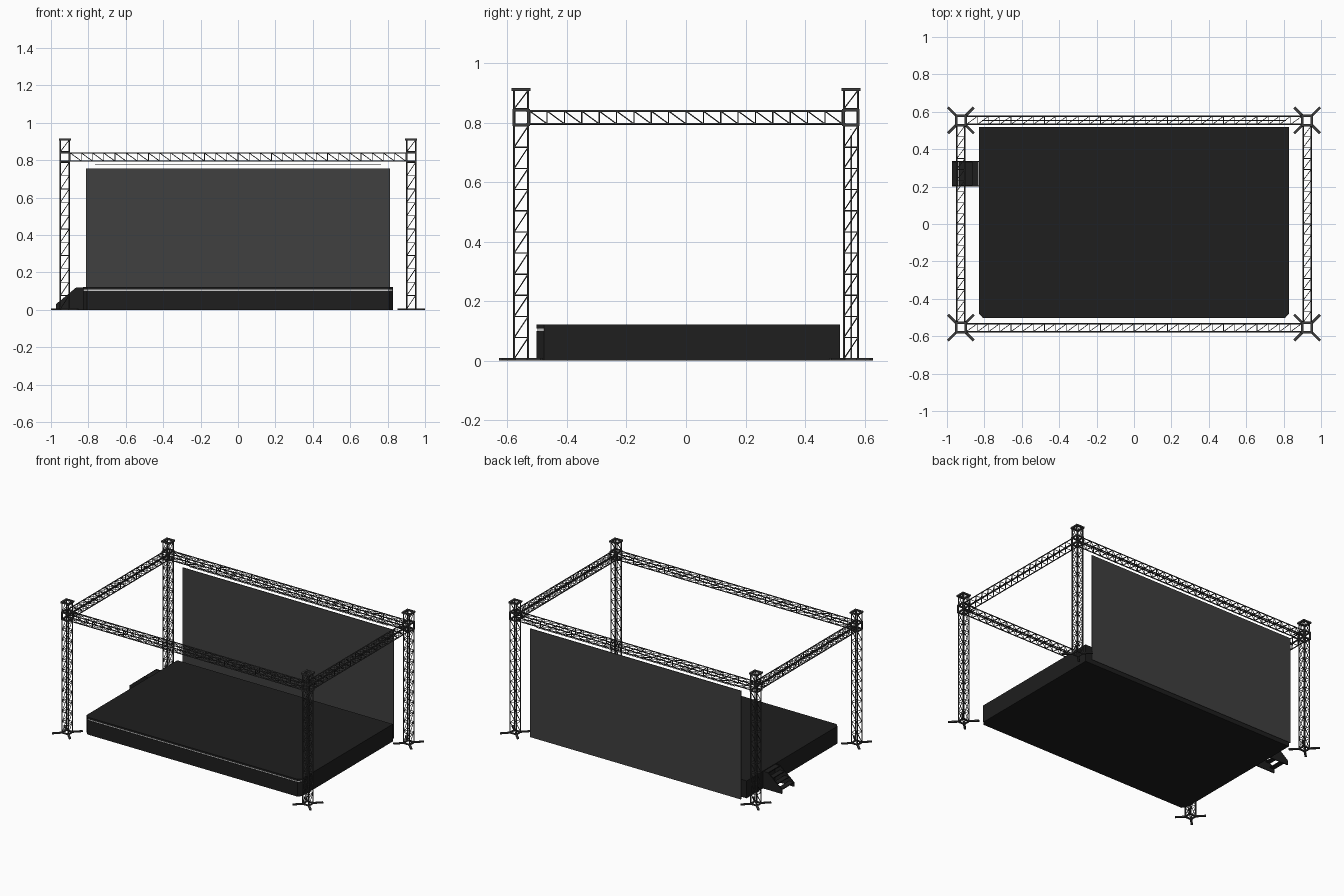
import bpy, bmesh, math
from mathutils import Vector, Matrix

if "Cube" in bpy.data.objects:
    bpy.data.objects.remove(bpy.data.objects["Cube"])

PX, PY = 0.926, 0.554      # tower centres
BZ = 0.817                 # beam centre height
CUBE = 0.029               # half size of corner blocks


def material(name, r, g, b):
    m = bpy.data.materials.new(name)
    m.diffuse_color = (r, g, b, 1)
    m.use_nodes = True
    m.node_tree.nodes["Principled BSDF"].inputs["Base Color"].default_value = m.diffuse_color
    return m


METAL = material("dark_metal", 0.045, 0.045, 0.045)
BLACK = material("stage_black", 0.013, 0.013, 0.013)
CLOTH = material("screen_grey", 0.05, 0.05, 0.05)
LIGHT = material("strip_white", 0.8, 0.8, 0.8)


def finish(bm, name, mat, smooth=False):
    bmesh.ops.recalc_face_normals(bm, faces=bm.faces)
    me = bpy.data.meshes.new(name)
    bm.to_mesh(me)
    bm.free()
    ob = bpy.data.objects.new(name, me)
    bpy.context.collection.objects.link(ob)
    me.materials.append(mat)
    if smooth:
        bpy.ops.object.select_all(action='DESELECT')
        ob.select_set(True)
        bpy.context.view_layer.objects.active = ob
        bpy.ops.object.shade_smooth_by_angle(angle=math.radians(60))
    return ob


def box(bm, lo, hi, turn=None):
    lo, hi = Vector(lo), Vector(hi)
    m = Matrix.Translation((lo + hi) / 2) @ Matrix.Diagonal((*(hi - lo), 1))
    bmesh.ops.create_cube(bm, size=1, matrix=turn @ m if turn else m)


def tube(bm, p, q, r, sides):
    p, q = Vector(p), Vector(q)
    d = q - p
    m = Matrix.Translation((p + q) / 2) @ d.to_track_quat('Z', 'Y').to_matrix().to_4x4()
    bmesh.ops.create_cone(bm, cap_ends=True, segments=sides, radius1=r, radius2=r,
                          depth=d.length, matrix=m)


def prism(bm, pts, axis, a, b):
    """Extrude a 2D outline along y or z."""
    put = (lambda u, v, w: (u, w, v)) if axis == 'y' else (lambda u, v, w: (u, v, w))
    f = bm.faces.new([bm.verts.new(put(u, v, a)) for u, v in pts])
    new = bmesh.ops.extrude_face_region(bm, geom=[f])["geom"]
    move = put(0, 0, b - a)
    bmesh.ops.translate(bm, vec=move, verts=[g for g in new if isinstance(g, bmesh.types.BMVert)])


def truss(bm, start, end, u, v, half, bays, su=1, sv=1):
    """Box truss: four chords, square battens and a diagonal on each face."""
    start, end, u, v = map(Vector, (start, end, u, v))
    for i in (-1, 1):
        for j in (-1, 1):
            off = (u * i + v * j) * half
            tube(bm, start + off, end + off, 0.0036, 8)
    for k in range(bays + 1):
        a = start.lerp(end, k / bays)
        b = start.lerp(end, min(k + 1, bays) / bays)
        for s in (-1, 1):
            for w, o, sg in ((u, v * s, su), (v, u * s, sv)):
                p = a + (o - w * sg) * half
                tube(bm, p, a + (o + w * sg) * half, 0.002, 6)
                if k < bays:
                    tube(bm, p, b + (o + w * sg) * half, 0.002, 6)


def ring(bm, c, out, inn, z0, z1):
    """Open square frame."""
    x, y = c
    for s in (-1, 1):
        e = sorted((s * out, s * inn))
        box(bm, (x - out, y + e[0], z0), (x + out, y + e[1], z1))
        box(bm, (x + e[0], y - inn, z0), (x + e[1], y + inn, z1))


X, Y, Z = (1, 0, 0), (0, 1, 0), (0, 0, 1)

for sx, xn in ((-1, "left"), (1, "right")):
    for sy, yn in ((-1, "front"), (1, "back")):
        x, y = sx * PX, sy * PY
        tag = f"{yn}_{xn}"
        # tower
        bm = bmesh.new()
        truss(bm, (x, y, 0.006), (x, y, BZ - CUBE), X, Y, 0.0235, 11)
        truss(bm, (x, y, BZ + CUBE), (x, y, 0.908), X, Y, 0.0235, 1)
        finish(bm, "tower_" + tag, METAL, True)
        # corner block, an open cube frame
        bm = bmesh.new()
        t = 0.009
        ring(bm, (x, y), CUBE, CUBE - t, BZ - CUBE, BZ - CUBE + t)
        ring(bm, (x, y), CUBE, CUBE - t, BZ + CUBE - t, BZ + CUBE)
        for i in (-1, 1):
            for j in (-1, 1):
                cx, cy = x + i * (CUBE - t / 2), y + j * (CUBE - t / 2)
                box(bm, (cx - t / 2, cy - t / 2, BZ - CUBE + t),
                    (cx + t / 2, cy + t / 2, BZ + CUBE - t))
        finish(bm, "corner_block_" + tag, METAL)
        # top cap
        bm = bmesh.new()
        ring(bm, (x, y), 0.032, 0.019, 0.906, 0.916)
        finish(bm, "top_cap_" + tag, METAL)
        # foot with diagonal outriggers
        bm = bmesh.new()
        ring(bm, (x, y), 0.029, 0.019, 0.0, 0.008)
        for k in range(4):
            m = Matrix.Translation((x, y, 0)) @ Matrix.Rotation(math.radians(45 + 90 * k), 4, 'Z')
            box(bm, (0.032, -0.007, 0), (0.098, 0.007, 0.008), m)
        finish(bm, "foot_" + tag, METAL)

# roof beams
for s, n in ((-1, "front"), (1, "back")):
    bm = bmesh.new()
    truss(bm, (-PX + CUBE, s * PY, BZ), (PX - CUBE, s * PY, BZ), Y, Z, 0.0215, 30, 1, -1)
    finish(bm, n + "_beam", METAL, True)
for s, n in ((-1, "left"), (1, "right")):
    bm = bmesh.new()
    truss(bm, (s * PX, -PY + CUBE, BZ), (s * PX, PY - CUBE, BZ), X, Z, 0.0215, 18, 1, -1)
    finish(bm, n + "_beam", METAL, True)


def front_outline(inset=0.0):
    w, f = 0.83 - inset, -0.502 + inset
    return [(-w, -0.478), (-w + 0.022, f), (w - 0.022, f), (w, -0.478)]


# stage platform with chamfered fascia and nosing around a light groove
bm = bmesh.new()
box(bm, (-0.83, -0.478, 0), (0.83, 0.518, 0.121))
finish(bm, "stage_platform", BLACK)
for name, inset, z0, z1, mat in (("stage_fascia", 0, 0, 0.1, BLACK),
                                 ("light_strip", 0.003, 0.1, 0.108, LIGHT),
                                 ("stage_nosing", 0, 0.108, 0.121, BLACK)):
    bm = bmesh.new()
    prism(bm, front_outline(inset), 'z', z0, z1)
    finish(bm, name, mat)

# back screen and its hanging rail
bm = bmesh.new()
box(bm, (-0.812, 0.552, 0.002), (0.812, 0.557, 0.757))
finish(bm, "back_screen", CLOTH)
bm = bmesh.new()
tube(bm, (-0.765, PY, 0.776), (0.765, PY, 0.776), 0.0018, 8)
finish(bm, "screen_rail", METAL, True)

# side steps: two cheek panels and open treads
bm = bmesh.new()
side = [(-0.974, 0), (-0.974, 0.03), (-0.865, 0.12), (-0.83, 0.12), (-0.83, 0)]
for y in (0.2, 0.332):
    prism(bm, side, 'y', y, y + 0.006)
finish(bm, "step_sides", BLACK)
bm = bmesh.new()
for i in range(4):
    x, z = -0.972 + 0.0355 * i, 0.03 + 0.029 * i
    box(bm, (x, 0.206, z - 0.006), (x + 0.035, 0.332, z))
finish(bm, "step_treads", BLACK)
